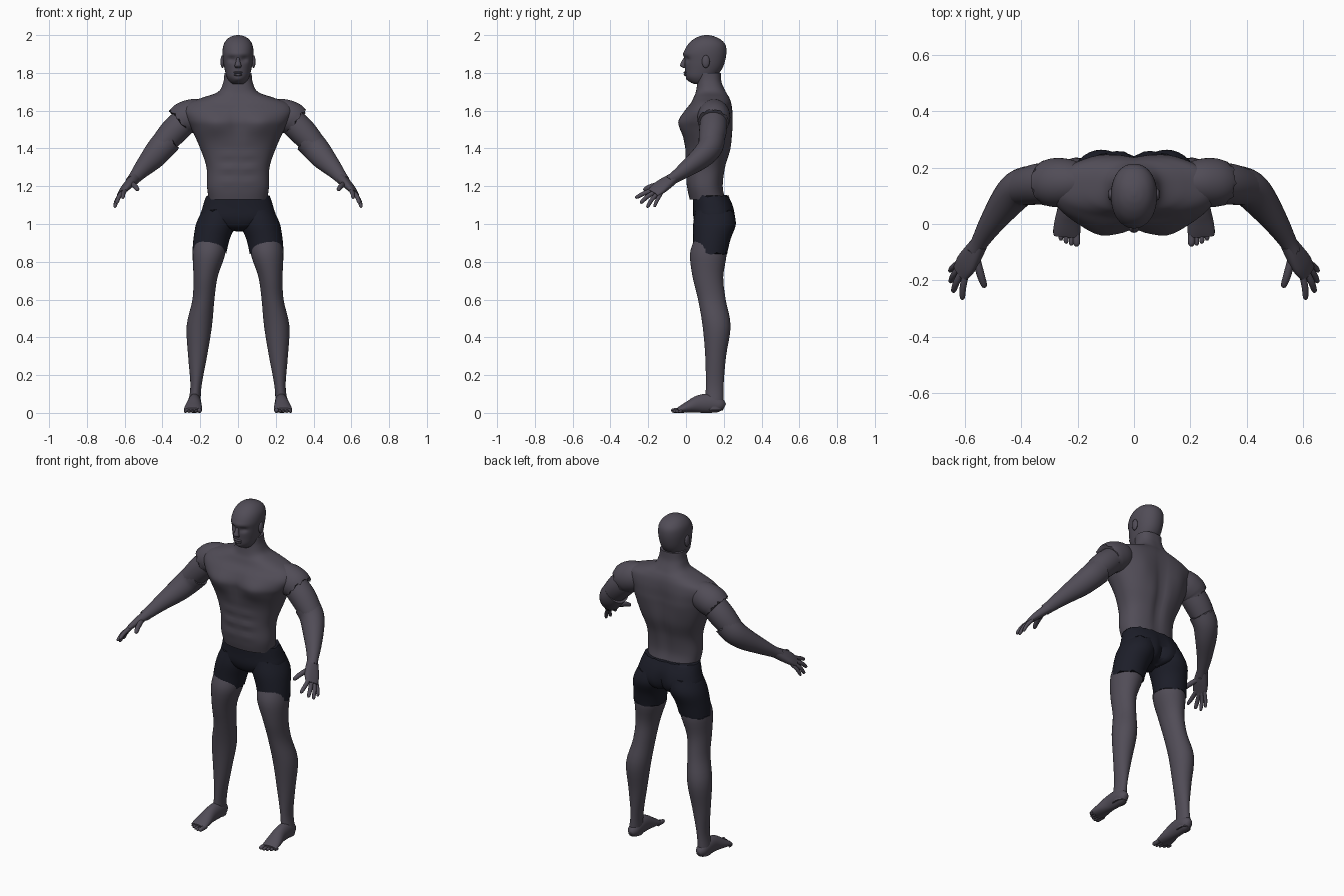
import bpy, bmesh, math, random
from mathutils import Vector

random.seed(4)
if "Cube" in bpy.data.objects:
    bpy.data.objects.remove(bpy.data.objects["Cube"])


def material(name, rgb):
    m = bpy.data.materials.new(name)
    m.use_nodes = True
    m.diffuse_color = (*rgb, 1)
    bsdf = m.node_tree.nodes["Principled BSDF"]
    bsdf.inputs["Base Color"].default_value = (*rgb, 1)
    bsdf.inputs["Roughness"].default_value = 0.8
    return m


SKIN = material("grey violet skin", (0.082, 0.073, 0.095))
CLOTH = material("dark navy cloth", (0.012, 0.013, 0.022))


def smooth_rows(rows, steps):
    """Catmull-Rom interpolation of the section rows."""
    out = []
    for i in range(len(rows) - 1):
        a, b = rows[max(i - 1, 0)], rows[i]
        c, d = rows[i + 1], rows[min(i + 2, len(rows) - 1)]
        for k in range(steps):
            t = k / steps
            out.append([q + t / 2 * (r - p + t * (2*p - 5*q + 4*r - s + t * (3*(q - r) + s - p)))
                        for p, q, r, s in zip(a, b, c, d)])
    return out + [list(rows[-1])]


def tube(name, rows, mat=SKIN, n=24, steps=4, side=None, power=2, shape=None, jag=0, mirror=1):
    """Loft rows of (x, y, z, radius a, radius b); level rings unless side is given."""
    rows = smooth_rows(rows, steps)
    centres = [Vector(r[:3]) for r in rows]
    bm = bmesh.new()
    rings = []
    for i, r in enumerate(rows):
        u, v = Vector((1, 0, 0)), Vector((0, 1, 0))
        axis = Vector((0, 0, 1))
        if side:
            axis = (centres[min(i + 1, len(rows) - 1)] - centres[max(i - 1, 0)]).normalized()
            u = Vector(side)
            u = (u - axis * u.dot(axis)).normalized()
            v = axis.cross(u)
        ring = []
        for k in range(n):
            a = math.tau * k / n
            c, s = math.cos(a), math.sin(a)
            c = math.copysign(abs(c) ** (2 / power), c)
            s = math.copysign(abs(s) ** (2 / power), s)
            p = centres[i] + u * c * r[3] + v * s * r[4]
            if shape:
                p = shape(p)
            if jag and (i == 0 or i == len(rows) - 1):
                p = p + axis * random.uniform(-jag, jag)
            ring.append(bm.verts.new((p.x * mirror, p.y, p.z)))
        rings.append(ring)
    for a, b in zip(rings, rings[1:]):
        for k in range(n):
            bm.faces.new((a[k], a[(k + 1) % n], b[(k + 1) % n], b[k]))
    bm.faces.new(rings[0])
    bm.faces.new(rings[-1])
    return finish(name, bm, mat)


def finish(name, bm, mat):
    bmesh.ops.recalc_face_normals(bm, faces=bm.faces)
    mesh = bpy.data.meshes.new(name)
    bm.to_mesh(mesh)
    bm.free()
    mesh.materials.append(mat)
    ob = bpy.data.objects.new(name, mesh)
    bpy.context.collection.objects.link(ob)
    bpy.ops.object.select_all(action='DESELECT')
    ob.select_set(True)
    bpy.context.view_layer.objects.active = ob
    bpy.ops.object.shade_smooth_by_angle(angle=math.radians(50))
    return ob


def blob(name, centre, radii, mat=SKIN):
    bm = bmesh.new()
    bmesh.ops.create_uvsphere(bm, u_segments=16, v_segments=10, radius=1)
    for v in bm.verts:
        v.co = Vector(c + q * r for c, q, r in zip(centre, v.co, radii))
    return finish(name, bm, mat)


def upright(rows):
    """Turn (z, front y, back y, half width) into centred sections."""
    return [(0, (f + b) / 2, z, w, (b - f) / 2) for z, f, b, w in rows]


def bump(value, centre, width):
    return math.exp(-((value - centre) / width) ** 2)


# Torso with chest, stomach and spine relief
def torso_shape(p):
    x, z = abs(p.x), p.z
    if p.y < 0.11:
        p.y -= 0.022 * bump(x, 0.12, 0.07) * bump(z, 1.53, 0.06)
        p.y += 0.012 * bump(x, 0, 0.025) * bump(z, 1.53, 0.08)
        p.y += 0.004 * bump(x, 0.05, 0.05) * math.cos(z * 85) * bump(z, 1.3, 0.09)
    else:
        p.y -= 0.018 * bump(x, 0, 0.03) * bump(z, 1.4, 0.22)
        p.y += 0.010 * bump(x, 0.13, 0.06) * bump(z, 1.53, 0.09)
    return p


tube("torso", upright([
    (1.13, .02, .21, .155), (1.2, .005, .197, .164), (1.3, .0, .21, .167),
    (1.4, -.005, .238, .2), (1.5, -.022, .245, .245), (1.55, -.026, .245, .272),
    (1.6, -.005, .245, .29), (1.64, .025, .24, .265), (1.67, .04, .23, .185),
    (1.70, .052, .213, .105), (1.75, .06, .19, .078), (1.8, .06, .185, .072)]),
    n=64, steps=6, power=2.4, shape=torso_shape)


# Head with eye sockets, brow and cheeks
def head_shape(p):
    if p.y < 0.08:
        p.y += 0.014 * bump(abs(p.x), 0.034, 0.018) * bump(p.z, 1.872, 0.014)
        p.y -= 0.005 * bump(p.x, 0, 0.06) * bump(p.z, 1.9, 0.012)
        p.y -= 0.006 * bump(p.x, 0, 0.02) * bump(p.z, 1.765, 0.012)
    return p


tube("head", upright([
    (1.742, .04, .11, .03), (1.755, .018, .135, .045), (1.78, .0, .16, .06),
    (1.82, -.005, .19, .071), (1.86, -.008, .206, .078), (1.91, -.01, .214, .082),
    (1.95, .01, .208, .076), (1.978, .04, .182, .058), (1.994, .072, .147, .033),
    (2.0, .1, .12, .008)]), n=48, steps=6, power=2.15, shape=head_shape)
tube("nose", [(0, .0, 1.885, .008, .008), (0, -.012, 1.86, .011, .012),
              (0, -.017, 1.838, .018, .014), (0, -.004, 1.825, .012, .008)], n=16)
blob("upper_lip", (0, -.002, 1.802), (.026, .012, .006))
blob("lower_lip", (0, .0, 1.79), (.022, .012, .007))


# Shorts seat with a cleft at the back
def seat_shape(p):
    if p.y > 0.15:
        p.y -= 0.03 * bump(p.x, 0, 0.025) * bump(p.z, 1.0, 0.09)
    return p


tube("shorts_seat", upright([
    (.965, .1, .2, .04), (.985, .06, .245, .11), (1.03, .04, .262, .195),
    (1.09, .038, .252, .187), (1.15, .035, .225, .168)]),
    CLOTH, n=48, power=2.4, shape=seat_shape, jag=.006)

for s, label in ((1, "left_"), (-1, "right_")):
    # Shorts leg and bare leg
    tube(label + "shorts_leg", [
        (.152, .128, .845, .09, .09), (.14, .137, .92, .096, .099),
        (.117, .151, 1.0, .105, .113), (.1, .15, 1.07, .09, .1)],
        CLOTH, n=32, jag=.007, mirror=s)
    tube(label + "leg", [
        (.148, .125, .92, .08, .08), (.154, .118, .84, .086, .097),
        (.172, .116, .72, .064, .081), (.183, .137, .6, .058, .073),
        (.205, .162, .46, .067, .074), (.214, .157, .3, .05, .055),
        (.222, .152, .15, .03, .047), (.23, .15, .06, .032, .048),
        (.23, .15, .015, .034, .046)], n=32, mirror=s)

    # Foot and toes
    tube(label + "foot", [
        (.228, .203, .03, .015, .018), (.229, .18, .04, .032, .038),
        (.23, .13, .05, .036, .05), (.232, .07, .047, .037, .047),
        (.236, .01, .03, .046, .03), (.239, -.03, .018, .048, .018),
        (.24, -.045, .015, .044, .012)], side=(1, 0, 0), mirror=s)
    for i in range(5):
        x, r = .204 + .0185 * i, .0125 if i == 0 else .009
        tip = -.078 + .0022 * i * i
        tube(f"{label}toe_{i + 1}", [
            (x, -.02, r, r, r), (x, tip + .012, r, r, r),
            (x, tip, r * .8, r * .5, r * .5)], n=10, side=(1, 0, 0), mirror=s)

    # Ragged shoulder cap over the upper arm, then a wider forearm
    tube(label + "shoulder_cap", [
        (.17, .15, 1.59, .06, .07), (.23, .149, 1.578, .082, .085),
        (.28, .147, 1.56, .087, .088), (.308, .145, 1.54, .081, .083)],
        n=40, side=(0, 1, 0), jag=.01, mirror=s)
    tube(label + "upper_arm", [
        (.26, .148, 1.565, .07, .07), (.34, .142, 1.49, .073, .073),
        (.42, .125, 1.40, .06, .06)], side=(0, 1, 0), mirror=s)
    tube(label + "forearm", [
        (.37, .138, 1.445, .069, .073), (.41, .124, 1.4, .066, .071),
        (.452, .078, 1.35, .058, .064), (.508, .0, 1.29, .042, .046),
        (.545, -.06, 1.247, .03, .034), (.565, -.095, 1.225, .028, .03)],
        side=(0, 1, 0), jag=.006, mirror=s)

    # Hand: flattened palm, thumb and four fingers
    spread = (.5, .75, -.35)
    tube(label + "palm", [
        (.55, -.07, 1.24, .03, .026), (.575, -.11, 1.213, .039, .024),
        (.598, -.145, 1.188, .043, .019), (.618, -.175, 1.163, .036, .012)],
        side=spread, power=2.5, mirror=s)
    digits = {
        "thumb": ((.562, -.115, 1.215), (.545, -.18, 1.2), (.53, -.225, 1.18), .014),
        "index_finger": ((.595, -.165, 1.183), (.607, -.22, 1.163), (.61, -.268, 1.138), .012),
        "middle_finger": ((.607, -.16, 1.172), (.63, -.205, 1.145), (.643, -.242, 1.11), .012),
        "ring_finger": ((.616, -.148, 1.165), (.64, -.18, 1.13), (.653, -.207, 1.087), .011),
        "little_finger": ((.618, -.132, 1.162), (.642, -.152, 1.128), (.655, -.168, 1.09), .01)}
    for part, (base, mid, tip, r) in digits.items():
        tube(label + part, [(*base, r, r), (*mid, r, r),
                            (*(Vector(mid).lerp(Vector(tip), .8)), r * .8, r * .8),
                            (*tip, r * .3, r * .3)], n=12, side=spread, mirror=s)

    # Ear
    blob(label + "ear", (s * .082, .105, 1.86), (.011, .021, .034))
